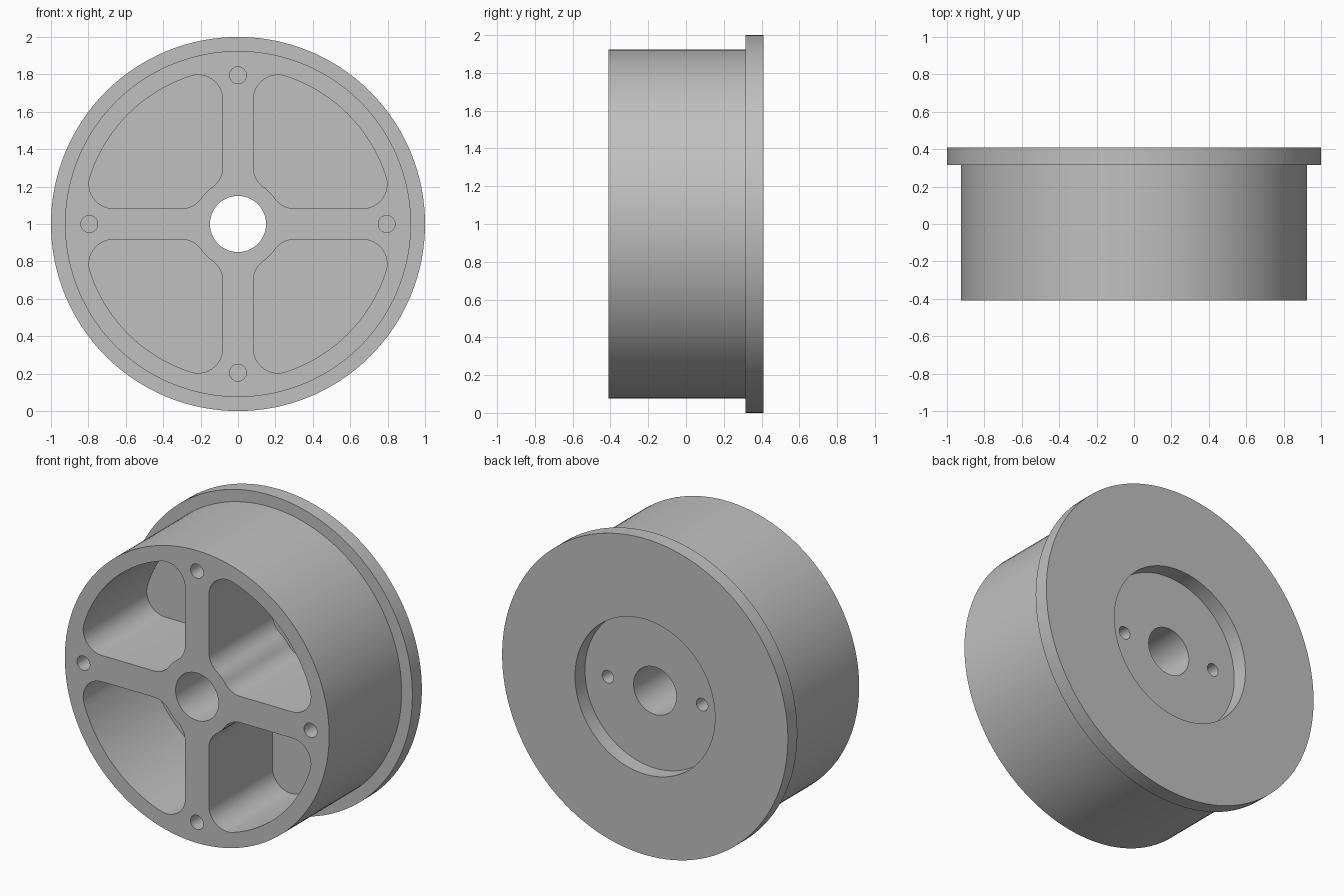
import bpy, bmesh
from math import sin, cos, pi, atan2, sqrt, radians
from mathutils import Matrix, Vector

cube = bpy.data.objects.get("Cube")
if cube:
    bpy.data.objects.remove(cube)

FRONT, BACK, CZ = -0.41, 0.41, 1.0
SEGS = 128

grey = bpy.data.materials.new("plain grey")
grey.use_nodes = True
colour = (0.53, 0.53, 0.53, 1)
grey.diffuse_color = colour
grey.node_tree.nodes["Principled BSDF"].inputs["Base Color"].default_value = colour


def make_object(name, bm):
    bmesh.ops.recalc_face_normals(bm, faces=bm.faces)
    mesh = bpy.data.meshes.new(name)
    bm.to_mesh(mesh)
    bm.free()
    mesh.materials.append(grey)
    obj = bpy.data.objects.new(name, mesh)
    bpy.context.collection.objects.link(obj)
    return obj


def lathe(name, profile):
    """Spin a closed (radius, y) profile around the wheel axis."""
    bm = bmesh.new()
    rings = []
    for i in range(SEGS):
        a = 2 * pi * i / SEGS
        rings.append([bm.verts.new((r * cos(a), y, CZ + r * sin(a))) for r, y in profile])
    n = len(profile)
    for i in range(SEGS):
        a, b = rings[i], rings[(i + 1) % SEGS]
        for j in range(n):
            k = (j + 1) % n
            bm.faces.new((a[j], a[k], b[k], b[j]))
    return make_object(name, bm)


def add_prism(bm, outline, y0, y1):
    """Extrude an (x, z) outline measured from the axis along y."""
    a = [bm.verts.new((x, y0, CZ + z)) for x, z in outline]
    b = [bm.verts.new((x, y1, CZ + z)) for x, z in outline]
    bm.faces.new(a)
    bm.faces.new(b)
    for i in range(len(a)):
        j = (i + 1) % len(a)
        bm.faces.new((a[i], a[j], b[j], b[i]))


def arc(cx, cz, r, a0, a1, steps):
    return [(cx + r * cos(a0 + (a1 - a0) * i / steps),
             cz + r * sin(a0 + (a1 - a0) * i / steps)) for i in range(steps + 1)]


def pocket_outline(spoke=0.083, hub=0.24, rim=0.83, fillet=0.13):
    """Rounded quarter pocket between two spokes, the hub and the rim."""
    c = spoke + fillet
    outer = sqrt((rim - fillet) ** 2 - c * c)
    inner = sqrt((hub + fillet) ** 2 - c * c)
    ao, ai = atan2(c, outer), atan2(c, inner)
    half = arc(outer, c, fillet, -pi / 2, ao, 12)
    half += arc(0, 0, rim, ao, pi / 4, 14)[1:]
    pts = half + [(z, x) for x, z in reversed(half[:-1])]
    hub_half = arc(0, 0, hub, pi / 4, ai, 4)
    hub_half += arc(inner, c, fillet, ai + pi, 1.5 * pi, 8)[1:]
    return pts + [(z, x) for x, z in reversed(hub_half[1:])] + hub_half


# Flanged drum with through bore and recessed back
wheel = lathe("flanged_wheel", [
    (0.15, FRONT), (0.925, FRONT), (0.925, 0.315), (1.0, 0.315),
    (1.0, BACK), (0.49, BACK), (0.49, 0.31), (0.15, 0.31)])

# Cutters: four pockets, four front holes, two back holes
bm = bmesh.new()
outline = pocket_outline()
for q in range(4):
    turn = Matrix.Rotation(q * pi / 2, 2)
    add_prism(bm, [turn @ Vector(p) for p in outline], FRONT - 0.1, 0.225)
    x, z = turn @ Vector((0.795, 0))
    add_prism(bm, arc(x, z, 0.045, 0, 2 * pi, 32)[:-1], FRONT - 0.1, FRONT + 0.25)
for x in (-0.33, 0.33):
    add_prism(bm, arc(x, 0, 0.04, 0, 2 * pi, 32)[:-1], 0.1, BACK)
cutter = make_object("pocket_and_hole_cutter", bm)
cutter.hide_render = True

mod = wheel.modifiers.new("cut pockets", 'BOOLEAN')
mod.operation = 'DIFFERENCE'
mod.solver = 'EXACT'
mod.object = cutter

# Apply the cut, drop the helper and shade smooth with sharp edges
bpy.ops.object.select_all(action='DESELECT')
wheel.select_set(True)
bpy.context.view_layer.objects.active = wheel
bpy.ops.object.modifier_apply(modifier=mod.name)
bpy.data.objects.remove(cutter)
bpy.ops.object.shade_smooth_by_angle(angle=radians(30))
